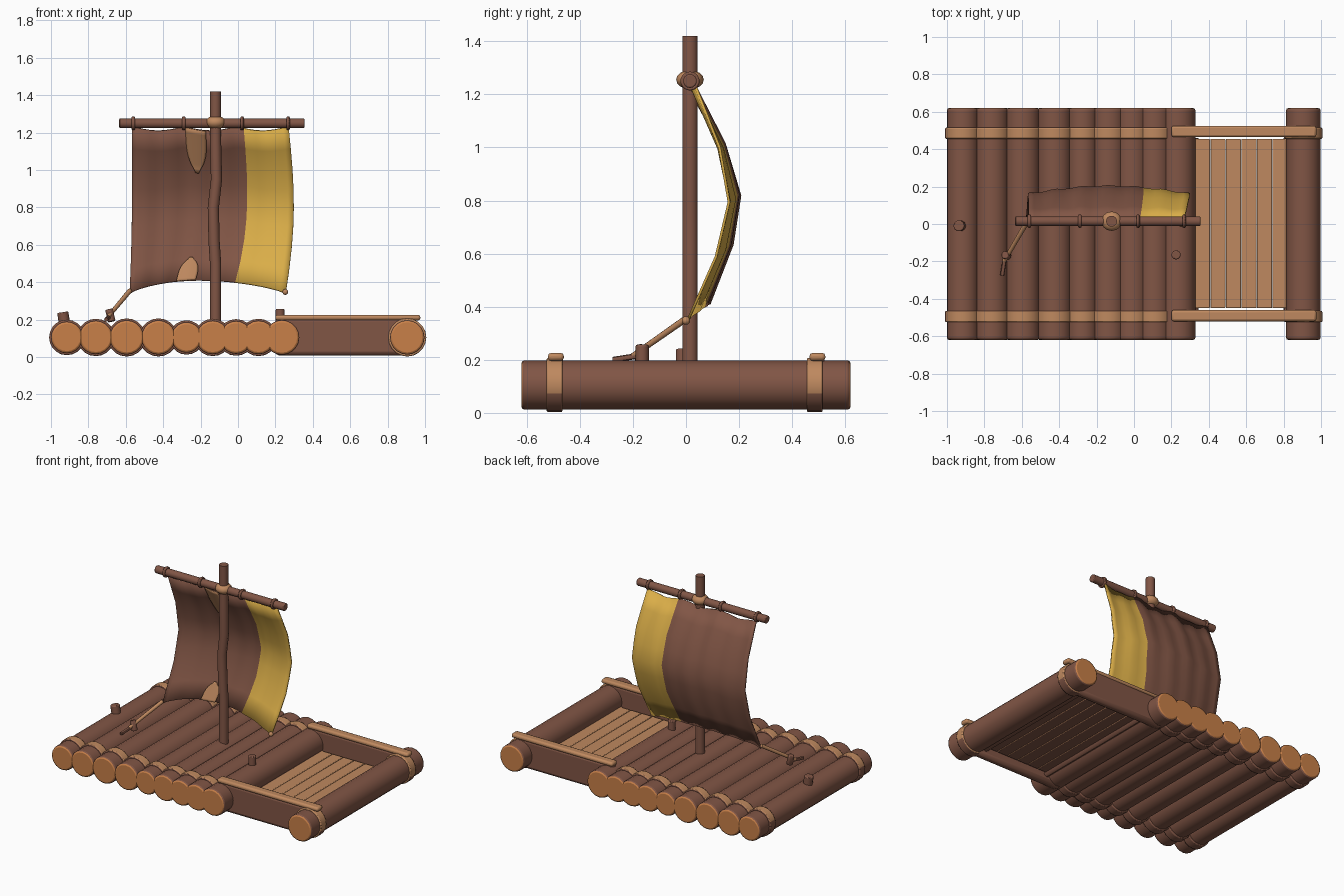
import bpy, bmesh, math
from mathutils import Vector, Matrix

cube = bpy.data.objects.get("Cube")
if cube:
    bpy.data.objects.remove(cube)


def material(name, r, g, b):
    m = bpy.data.materials.new(name)
    m.use_nodes = True
    m.diffuse_color = (r, g, b, 1)
    m.node_tree.nodes["Principled BSDF"].inputs["Base Color"].default_value = (r, g, b, 1)
    return m


BARK = material("brown bark", .22, .092, .06)
TAN = material("tan wood", .52, .25, .115)
CUT = material("orange cut wood", .58, .215, .065)
YELLOW = material("yellow cloth", .70, .42, .065)


def finish(name, bm, mats, rule=None, bevel=0):
    """Turn a bmesh into a shaded object, picking face materials by a rule."""
    bm.normal_update()
    for f in bm.faces:
        f.material_index = int(rule(f)) if rule else 0
    mesh = bpy.data.meshes.new(name)
    bm.to_mesh(mesh)
    bm.free()
    for m in mats:
        mesh.materials.append(m)
    ob = bpy.data.objects.new(name, mesh)
    bpy.context.collection.objects.link(ob)
    if bevel:
        mod = ob.modifiers.new("soft_edges", 'BEVEL')
        mod.width, mod.segments = bevel, 2
        mod.limit_method, mod.angle_limit = 'ANGLE', math.radians(40)
    bpy.ops.object.select_all(action='DESELECT')
    ob.select_set(True)
    bpy.context.view_layer.objects.active = ob
    bpy.ops.object.shade_smooth_by_angle(angle=math.radians(45))
    return ob


def rod(name, a, b, r, mats, r2=None, sides=20, rule=None, bevel=0):
    """Round bar from a to b."""
    a, b = Vector(a), Vector(b)
    d = b - a
    turn = d.to_track_quat('Z', 'Y').to_matrix().to_4x4()
    bm = bmesh.new()
    bmesh.ops.create_cone(bm, cap_ends=True, segments=sides, radius1=r,
                          radius2=r2 or r, depth=d.length,
                          matrix=Matrix.Translation((a + b) / 2) @ turn)
    return finish(name, bm, mats, rule, bevel)


def box(name, lo, hi, mats, rule=None, bevel=.01):
    lo, hi = Vector(lo), Vector(hi)
    bm = bmesh.new()
    bmesh.ops.create_cube(bm, size=1, matrix=Matrix.Translation((lo + hi) / 2)
                          @ Matrix.Diagonal((*(hi - lo), 1)))
    return finish(name, bm, mats, rule, bevel)


# Logs with pale cut ends, and lashings wrapped over them
logs = [(-.915, .085), (-.76, .09), (-.595, .092), (-.425, .092), (-.275, .082),
        (-.135, .09), (-.01, .088), (.11, .09), (.235, .093), (.905, .092)]
for i, (x, r) in enumerate(logs):
    rod(f"log_{i + 1}", (x, -.62, .105), (x, .62, .105), r, [BARK, CUT],
        rule=lambda f: abs(f.normal.y) > .9, bevel=.012)
    limit = -.25 if x > .5 else .35
    for side, y in (("front", -.495), ("back", .485)):
        if i != 8:
            rod(f"{side}_lashing_{i + 1}", (x, y - .03, .105), (x, y + .03, .105),
                r + .01, [BARK, TAN], rule=lambda f: f.normal.z > limit, bevel=.006)

# Side beams with tan caps
for side, y in (("front", -.49), ("back", .495)):
    box(f"{side}_beam", (.2, y - .03, .008), (.93, y + .03, .212), [BARK], bevel=.022)
    box(f"{side}_beam_cap", (.2, y - .03, .196), (.975, y + .03, .226), [TAN], bevel=.012)

# Sunken plank floor
for i in range(6):
    x = .325 + i * .083
    box(f"floor_plank_{i + 1}", (x, -.45, .06), (x + .081, .455, .08), [BARK, TAN],
        rule=lambda f: f.normal.z > -.5, bevel=.005)
for side, x in (("left", .82), ("right", .325)):
    rod(f"floor_rail_{side}", (x, -.46, .06), (x, .46, .06), .02, [BARK], sides=8)

# Pegs in the deck
rod("right_peg", (-.925, -.01, .16), (-.937, -.01, .24), .03, [BARK], sides=10, bevel=.006)
rod("left_peg", (.225, -.165, .16), (.225, -.165, .257), .025, [BARK], sides=10, bevel=.006)


# Bent mast
def bent(name, points, r, mat):
    cu = bpy.data.curves.new(name, 'CURVE')
    cu.dimensions = '3D'
    cu.bevel_depth, cu.bevel_resolution, cu.use_fill_caps = r, 3, True
    sp = cu.splines.new('POLY')
    sp.use_smooth = True
    sp.points.add(len(points) - 1)
    for p, co in zip(sp.points, points):
        p.co = (*co, 1)
    cu.materials.append(mat)
    ob = bpy.data.objects.new(name, cu)
    bpy.context.collection.objects.link(ob)
    return ob


MX, MY, YZ = -.12, .015, 1.25
bent("mast", [(MX, MY, .1), (MX, MY, .5), (MX - .008, MY, .62), (MX - .012, MY, .8),
              (MX + .005, MY, .95), (MX, MY, 1.15), (MX, MY, 1.42)], .03, BARK)

# Yard, its ties and the knot
rod("yard", (-.635, MY, YZ), (.355, MY, YZ), .026, [BARK], sides=14, bevel=.005)
for i, x in enumerate((-.56, -.29, .022, .268)):
    rod(f"yard_tie_{i + 1}", (x - .009, MY, YZ), (x + .009, MY, YZ), .036, [BARK],
        sides=14, bevel=.005)
bm = bmesh.new()
bmesh.ops.create_uvsphere(bm, u_segments=14, v_segments=8, radius=1,
                          matrix=Matrix.Translation((MX, MY, YZ + .005))
                          @ Matrix.Diagonal((.055, .052, .036, 1)))
finish("mast_knot", bm, [TAN])

# Sail: a billowing sheet sampled by u (right to left) and v (top to bottom)
ROWS = [(0, .03), (.26, .122), (.49, .158), (.72, .11), (1, 0)]


def sail_point(u, v):
    arch = math.sin(math.pi * u)
    for (v0, y0), (v1, y1) in zip(ROWS, ROWS[1:]):
        if v <= v1 + 1e-6:
            y = y0 + (y1 - y0) * (v - v0) / (v1 - v0)
            break
    x = -.565 - .015 * v ** 3 + u * (.835 + .03 * math.sin(math.pi * v))
    x -= .04 * arch * v ** 4
    y += .085 * v * arch + .005 * math.cos(12 * math.pi * u) * (1 - v * .5)
    top = 1.232 - .022 * abs(math.sin(3 * math.pi * u))
    bottom = .338 + .072 * arch ** .7
    return Vector((x, y, top + (bottom - top) * v))


def sheet(name, us, vs, mats, thick, rule=None, shift=0, taper=None):
    bm = bmesh.new()
    mid = (us[0] + us[-1]) / 2
    grid = []
    for v in vs:
        k = taper(v) if taper else 1
        grid.append([bm.verts.new(sail_point(mid + (u - mid) * k, v)
                                  + Vector((0, shift, 0))) for u in us])
    for a, b in zip(grid, grid[1:]):
        for j in range(len(us) - 1):
            bm.faces.new((a[j], b[j], b[j + 1], a[j + 1]))
    ob = finish(name, bm, mats, rule)
    mod = ob.modifiers.new("thickness", 'SOLIDIFY')
    mod.thickness, mod.offset = thick, 0
    return ob


def steps(a, b, n):
    return [a + (b - a) * i / n for i in range(n + 1)]


split = .715
columns = steps(0, split, 20) + steps(split, 1, 8)[1:]
rows = [0, .13, .26, .375, .49, .605, .72, .86, 1]
seam = [sail_point(split, v) for v in rows]


def is_yellow(f):
    c = f.calc_center_median()
    near = min(seam, key=lambda p: abs(p.z - c.z))
    return c.x > near.x


sheet("sail", columns, rows, [BARK, YELLOW], .01, is_yellow)

# Rounded cloth patches on the front of the sail
patch_u = steps(.34, .47, 8)
sheet("upper_sail_patch", patch_u, steps(.003, .29, 10), [TAN], .004, shift=-.012,
      taper=lambda v: max(.15, 1 - (v / .29) ** 4))
sheet("lower_sail_patch", patch_u, steps(.845, .997, 10), [TAN], .004, shift=-.015,
      taper=lambda v: max(.15, 1 - ((1 - v) / .155) ** 4))

# Corner knot, sheet rope and its cleat
bm = bmesh.new()
bmesh.ops.create_uvsphere(bm, u_segments=10, v_segments=6, radius=.016,
                          matrix=Matrix.Translation((.253, 0, .348)))
finish("sail_corner_knot", bm, [TAN])
rod("sail_rope", (-.578, 0, .355), (-.695, -.2, .215), .013, [TAN], r2=.011, sides=8)
rod("rope_cleat", (-.675, -.172, .19), (-.69, -.165, .255), .022, [BARK], sides=8, bevel=.005)
rod("rope_end", (-.69, -.18, .215), (-.705, -.275, .2), .011, [BARK], sides=8)
